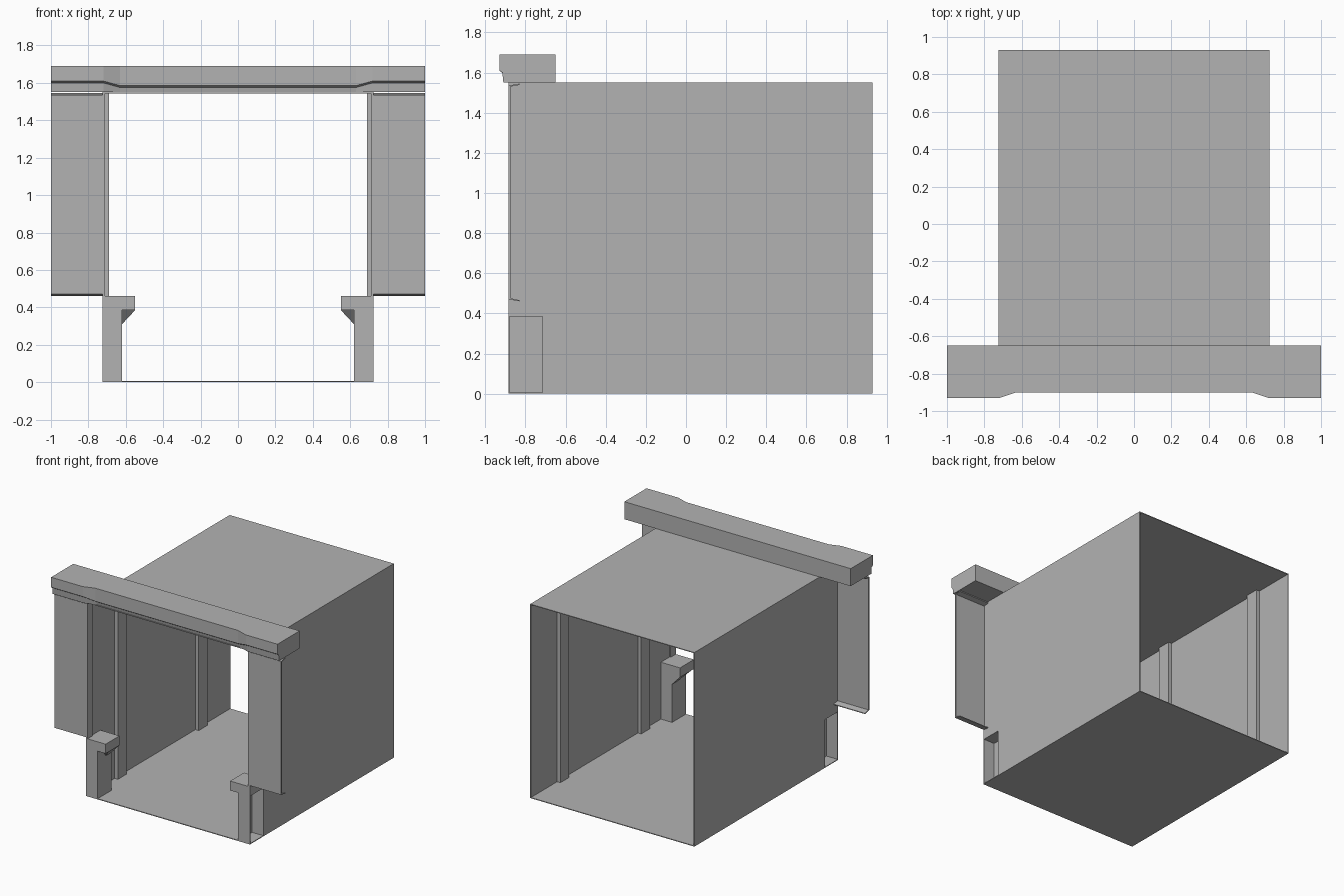
import bpy
import bmesh

cube = bpy.data.objects.get("Cube")
if cube:
    bpy.data.objects.remove(cube, do_unlink=True)

grey = bpy.data.materials.new("plain_grey")
grey.use_nodes = True
COLOUR = (0.45, 0.45, 0.45, 1)
grey.diffuse_color = COLOUR
grey.node_tree.nodes["Principled BSDF"].inputs["Base Color"].default_value = COLOUR

T = 0.006  # sheet thickness
W, FRONT, BACK, ROOF = 0.725, -0.885, 0.93, 1.55  # shell extents
SILL, POST_BACK = 0.46, -0.71


def finish(name, bm):
    bmesh.ops.recalc_face_normals(bm, faces=bm.faces)
    mesh = bpy.data.meshes.new(name)
    bm.to_mesh(mesh)
    bm.free()
    mesh.materials.append(grey)
    obj = bpy.data.objects.new(name, mesh)
    bpy.context.collection.objects.link(obj)
    return obj


def loft(name, sections):
    """Join matching closed outlines and cap both ends."""
    bm = bmesh.new()
    rings = [[bm.verts.new(p) for p in s] for s in sections]
    n = len(rings[0])
    for a, b in zip(rings, rings[1:]):
        for i in range(n):
            j = (i + 1) % n
            bm.faces.new((a[i], a[j], b[j], b[i]))
    bm.faces.new(rings[0])
    bm.faces.new(rings[-1])
    return finish(name, bm)


def prism_x(name, profile, x0, x1):
    return loft(name, [[(x, y, z) for y, z in profile] for x in (x0, x1)])


def box(name, x, y, z):
    profile = [(y[0], z[0]), (y[1], z[0]), (y[1], z[1]), (y[0], z[1])]
    return prism_x(name, profile, *x)


# Open-ended shell
box("floor", (-W, W), (FRONT, BACK), (0, T))
box("roof", (-W, W), (FRONT, BACK), (ROOF - T, ROOF))

# Header beam, with thicker ends and a recessed middle
sections = []
for x, face, lip in ((-1, -0.93, 1.61), (-0.72, -0.93, 1.61), (-0.63, -0.9, 1.585),
                     (0.63, -0.9, 1.585), (0.72, -0.93, 1.61), (1, -0.93, 1.61)):
    under = face + 0.015
    sections.append([(x, -0.65, ROOF), (x, under + 0.005, ROOF), (x, under, lip - 0.01),
                     (x, face, lip), (x, face, 1.69), (x, -0.65, 1.69)])
loft("header_beam", sections)

for side, s in (("left", 1), ("right", -1)):
    def span(a, b):
        return sorted((s * a, s * b))

    # Wall with a notch at the low front corner
    prism_x(side + "_wall", [(POST_BACK, 0), (BACK, 0), (BACK, ROOF), (FRONT, ROOF),
                             (FRONT, SILL), (POST_BACK, SILL)], *span(W - T, W))

    # Wall pilasters and front jamb
    for place, y in (("front", -0.53), ("rear", 0.49)):
        box(f"{side}_{place}_pilaster", span(0.69, W - T), (y, y + 0.11), (T, ROOF - T))
    box(side + "_jamb", span(0.71, W - T), (FRONT, -0.82), (SILL, ROOF - T))

    # Flat side panel with lips folded back at top and bottom
    prism_x(side + "_front_panel",
            [(-0.885, 0.47), (-0.83, 0.46), (-0.83, 0.466), (-0.875, 0.476),
             (-0.875, 1.53), (-0.83, 1.538), (-0.83, 1.545), (-0.885, 1.535)], *span(W, 1))

    # Low post, open on its outer side, with a ledge on top
    box(side + "_post_front", span(0.62, W), (FRONT, FRONT + T), (0, SILL))
    box(side + "_post_inner_side", span(0.62, 0.62 + T), (FRONT, POST_BACK), (0, SILL))
    box(side + "_post_back", span(0.62, W), (POST_BACK - T, POST_BACK), (0, SILL))
    box(side + "_ledge", span(0.55, W), (FRONT, POST_BACK), (0.385, SILL))

    # Tapered bracket below the ledge
    loft(side + "_bracket", [
        [(s * 0.62, -0.85, 0.385), (s * 0.55, -0.85, 0.385), (s * 0.62, -0.78, 0.31)],
        [(s * 0.62, POST_BACK, 0.385), (s * 0.55, POST_BACK, 0.385), (s * 0.62, POST_BACK, 0.31)]])
